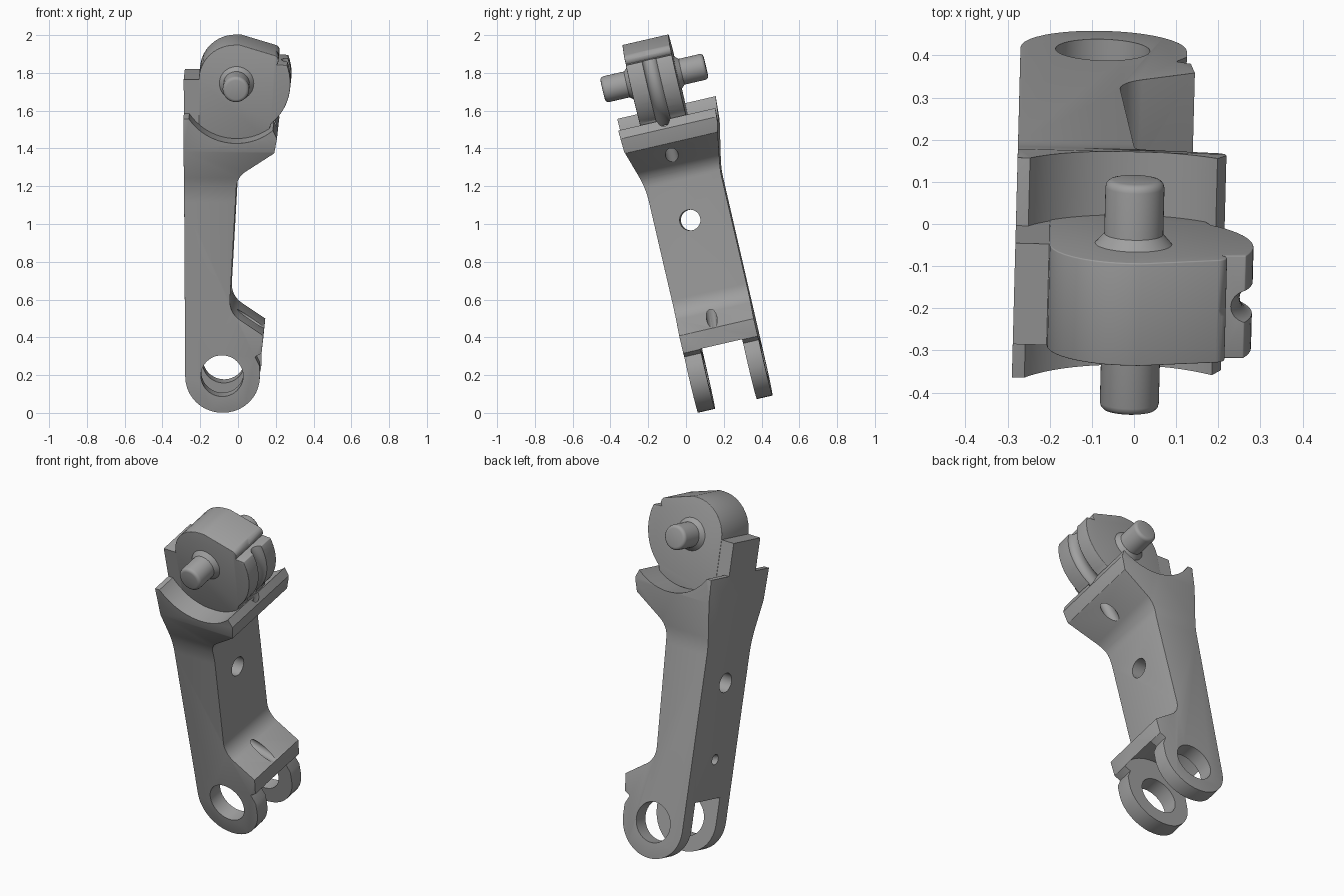
import bpy, bmesh, math
from mathutils import Matrix, Vector

cube = bpy.data.objects.get("Cube")
if cube:
    bpy.data.objects.remove(cube)

grey = bpy.data.materials.new("plain_grey")
grey.use_nodes = True
grey.diffuse_color = (0.35, 0.35, 0.35, 1)
grey.node_tree.nodes["Principled BSDF"].inputs["Base Color"].default_value = grey.diffuse_color

PIN_H, PIN_Y = 1.765, 0.236   # pin axis height and mid depth, in the untilted link
LUG_X, LUG_H = -0.085, 0.187  # axis of the lower eyes


def fillet(corners, steps=10):
    """Round polygon corners given as (a, b, radius)."""
    out = []
    for i, c in enumerate(corners):
        p = Vector(c[:2])
        r = c[2] if len(c) > 2 else 0
        if not r:
            out.append(p)
            continue
        u = (Vector(corners[i - 1][:2]) - p).normalized()
        v = (Vector(corners[(i + 1) % len(corners)][:2]) - p).normalized()
        half = u.angle(v) / 2
        centre = p + (u + v).normalized() * r / math.sin(half)
        a = p + u * r / math.tan(half) - centre
        b = p + v * r / math.tan(half) - centre
        sweep = a.angle_signed(b)
        for k in range(steps + 1):
            out.append(centre + Matrix.Rotation(-sweep * k / steps, 2) @ a)
    return out


def make(name, bm):
    bmesh.ops.recalc_face_normals(bm, faces=bm.faces)
    mesh = bpy.data.meshes.new(name)
    bm.to_mesh(mesh)
    bm.free()
    mesh.materials.append(grey)
    obj = bpy.data.objects.new(name, mesh)
    bpy.context.collection.objects.link(obj)
    return obj


def extrude(name, pts, axis, lo, hi):
    """Extrude a profile (x or y, z) along the other horizontal axis."""
    bm = bmesh.new()
    place = (lambda p, d: (p[0], d, p[1])) if axis == "y" else (lambda p, d: (d, p[0], p[1]))
    face = bm.faces.new([bm.verts.new(place(p, lo)) for p in pts])
    new = bmesh.ops.extrude_face_region(bm, geom=[face])["geom"]
    shift = Vector((0, hi - lo, 0) if axis == "y" else (hi - lo, 0, 0))
    bmesh.ops.translate(bm, vec=shift, verts=[v for v in new if isinstance(v, bmesh.types.BMVert)])
    return make(name, bm)


def rod(name, a, b, r1, r2=None, sides=48):
    a, b = Vector(a), Vector(b)
    bm = bmesh.new()
    turn = (b - a).to_track_quat("Z", "Y").to_matrix().to_4x4()
    bmesh.ops.create_cone(bm, cap_ends=True, segments=sides, radius1=r1,
                          radius2=r1 if r2 is None else r2, depth=(b - a).length,
                          matrix=Matrix.Translation((a + b) / 2) @ turn)
    return make(name, bm)


def apply(obj, mod):
    bpy.context.view_layer.objects.active = obj
    bpy.ops.object.modifier_apply(modifier=mod.name)


def boolean(obj, other, op="DIFFERENCE"):
    mod = obj.modifiers.new("cut", "BOOLEAN")
    mod.operation, mod.object, mod.solver = op, other, "EXACT"
    apply(obj, mod)
    bpy.data.objects.remove(other)


def bevel(obj, width):
    mod = obj.modifiers.new("round", "BEVEL")
    mod.width, mod.segments, mod.angle_limit = width, 3, math.radians(40)
    mod.limit_method = "ANGLE"
    apply(obj, mod)


# Link body: side outline crossed with the flared depth outline
side = fillet([(-.28, -.013, .195), (.115, -.013, .195), (.115, .24), (.09, .29), (.125, .31),
               (.135, .405), (-.045, .53, .12), (0, 1.27, .12), (.2, 1.41), (.215, 1.49),
               (.19, 1.545), (.15, 1.6), (-.28, 1.6)])
depth = fillet([(.06, -.1), (.465, -.1), (.465, 1.22, .5), (.515, 1.47), (.53, 1.7),
                (-.016, 1.7), (-.003, 1.42), (.06, 1.2, .5)])
body = extrude("link_body", side, "y", -.2, .7)
boolean(body, extrude("depth_outline", depth, "x", -.5, .5), "INTERSECT")
bevel(body, .014)

# Saddle, fork gap, eyes and drilled holes
cutters = [
    rod("saddle", (0, -.3, PIN_H), (0, .9, PIN_H), .3, sides=96),
    rod("fork_gap", (LUG_X, .152, LUG_H), (LUG_X, .38, LUG_H), .245, sides=64),
    rod("eyes", (LUG_X, -.2, LUG_H), (LUG_X, .8, LUG_H), .112),
    rod("middle_hole", (-.5, .25, .99), (.3, .25, .99), .055),
    rod("lower_hole", (-.5, .247, .627), (.3, .247, .383), .028, sides=32),
    rod("upper_hole", (.05, .237, 1.2), (.22, .237, 1.62), .034, sides=32),
]
for cutter in cutters:
    boolean(body, cutter)

# Knuckle: rounded cam with a cord groove, held by a back tab
arc = [(.285 * math.cos(math.radians(a)), PIN_H + .285 * math.sin(math.radians(a)))
       for a in range(20, -51, -5)]
cam = fillet([(-.2, PIN_H - .3), (-.2, PIN_H + .21, .19), (.02, PIN_H + .208),
              (.25, PIN_H + .137, .03)]) + [Vector(p) for p in arc] + [Vector((.15, PIN_H - .3))]
knuckle = extrude("knuckle", cam, "y", .11, .36)
bevel(knuckle, .02)
bpy.ops.mesh.primitive_torus_add(major_radius=.295, minor_radius=.04, major_segments=72,
                                 minor_segments=20, location=(0, PIN_Y, PIN_H),
                                 rotation=(math.pi / 2, 0, 0))
boolean(knuckle, bpy.context.object)
tab = [(-.28, 1.46), (-.28, 1.785), (-.15, 1.785), (-.15, 1.46)]
boolean(knuckle, extrude("back_tab", tab, "y", .112, .358), "UNION")

# Pin with soft ends and collars
pin = rod("pin", (0, -.045, PIN_H), (0, .515, PIN_H), .07)
bevel(pin, .018)
collars = [rod("front_collar", (0, .12, PIN_H), (0, .085, PIN_H), .1, .069),
           rod("back_collar", (0, .35, PIN_H), (0, .385, PIN_H), .1, .069)]

# Lean the whole link back and shade it
lean = Matrix.Rotation(math.radians(-1.5), 4, "Z") @ Matrix.Rotation(math.radians(13), 4, "X")
for obj in [body, knuckle, pin] + collars:
    obj.data.transform(lean)
    bpy.ops.object.select_all(action="DESELECT")
    obj.select_set(True)
    bpy.context.view_layer.objects.active = obj
    bpy.ops.object.shade_smooth_by_angle(angle=math.radians(32))
